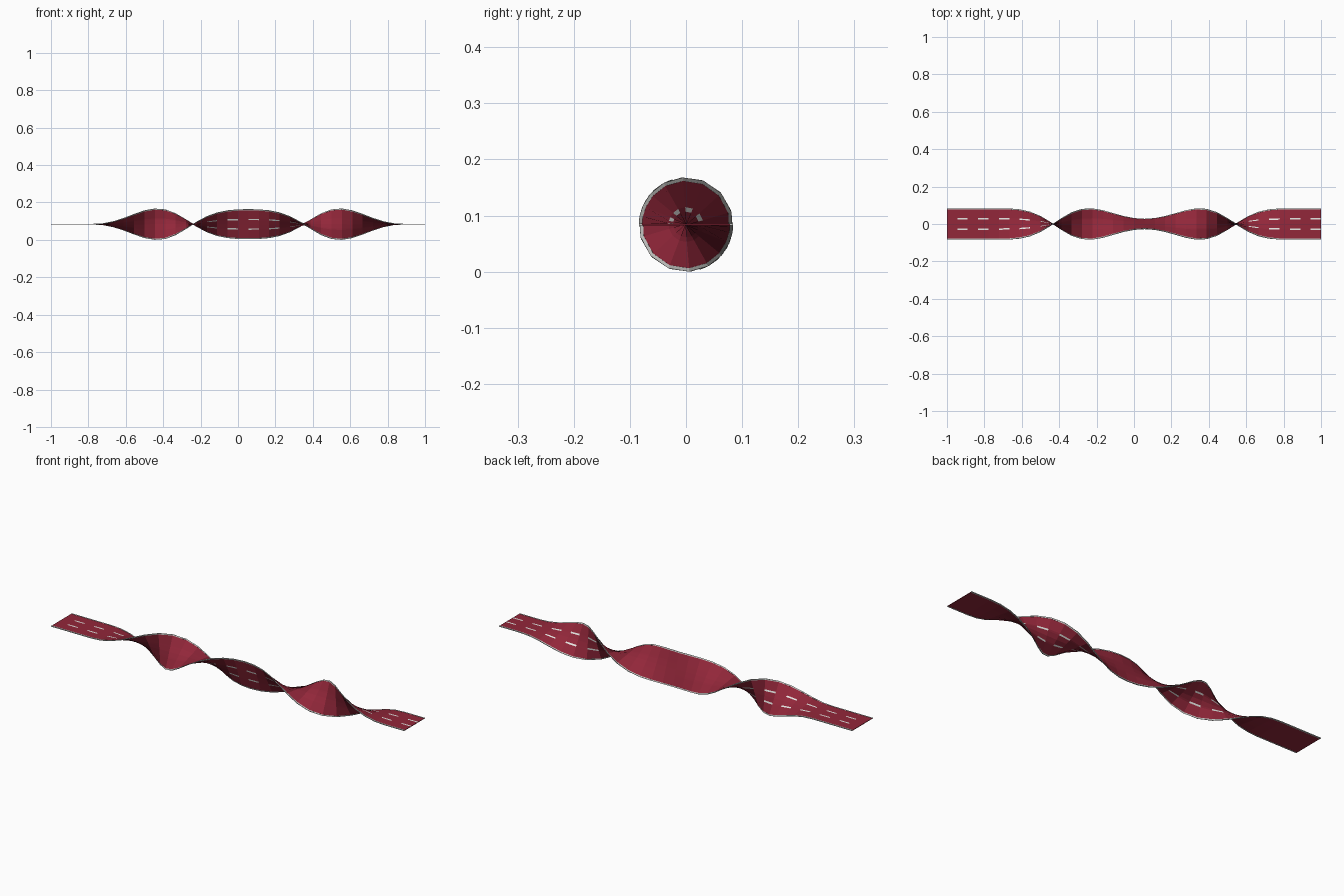
import bpy, math
from mathutils import Vector

if "Cube" in bpy.data.objects:
    bpy.data.objects.remove(bpy.data.objects["Cube"])

R = 0.084            # half width of the road
SEG = 36             # segments along the length
MID, SPAN, TURN = 0.0556, 1.65, math.radians(252)


def material(name, rgb):
    m = bpy.data.materials.new(name)
    m.diffuse_color = (*rgb, 1)
    m.use_nodes = True
    m.node_tree.nodes["Principled BSDF"].inputs["Base Color"].default_value = m.diffuse_color
    return m


RED = material("dark red", (0.29, 0.02, 0.042))
GREY = material("light grey", (0.55, 0.55, 0.53))
WHITE = material("white", (0.85, 0.85, 0.82))


def twist(x):
    # rolls over to 252 degrees at the middle, then rolls back again
    u = min(max((x - MID) / SPAN + 0.5, 0), 1)
    return TURN * (1 - math.cos(2 * math.pi * u)) / 2


def point(i, across, up):
    x = -1 + 2 * i / SEG
    a = twist(x)
    return Vector((x, across * math.cos(a) + up * math.sin(a),
                   R - across * math.sin(a) + up * math.cos(a)))


def twisted_slab(name, cols, half, mats, rule):
    """Sweep a thin flat section along the twist; rule(segment, column, is_top) picks the material."""
    n = len(cols)
    section = [(c, half) for c in cols] + [(c, -half) for c in reversed(cols)]
    k = len(section)
    verts = [point(i, *s) for i in range(SEG + 1) for s in section]
    faces, idx = [], []
    for i in range(SEG):
        for j in range(k):
            a, b = i * k + j, i * k + (j + 1) % k
            faces.append((a, a + k, b + k, b))
            idx.append(rule(i, j, j < n - 1))
    # end caps, one quad per column
    for base in (0, SEG * k):
        for j in range(n - 1):
            f = (base + j, base + j + 1, base + k - 2 - j, base + k - 1 - j)
            faces.append(f if base == 0 else f[::-1])
            idx.append(0)
    me = bpy.data.meshes.new(name)
    me.from_pydata(verts, [], faces)
    for m in mats:
        me.materials.append(m)
    me.polygons.foreach_set("material_index", idx)
    me.update()
    import bmesh
    bm = bmesh.new()
    bm.from_mesh(me)
    bmesh.ops.recalc_face_normals(bm, faces=bm.faces)
    bm.to_mesh(me)
    bm.free()
    ob = bpy.data.objects.new(name, me)
    bpy.context.collection.objects.link(ob)
    return ob


# Road deck with two rows of painted lane dashes on the upper side only
E = R - 0.006
cols = [-E, -0.031, -0.023, 0, 0.023, 0.031, E]
twisted_slab("road_deck", cols, 0.0013, [RED, WHITE],
             lambda i, j, top: int(top and i % 2 == 1 and j in (1, 4)))

# Edge strips along both sides
for side, (a, b) in {"left": (E, R), "right": (-R, -E)}.items():
    twisted_slab("edge_strip_" + side, [a, b], 0.002, [GREY], lambda i, j, top: 0)
